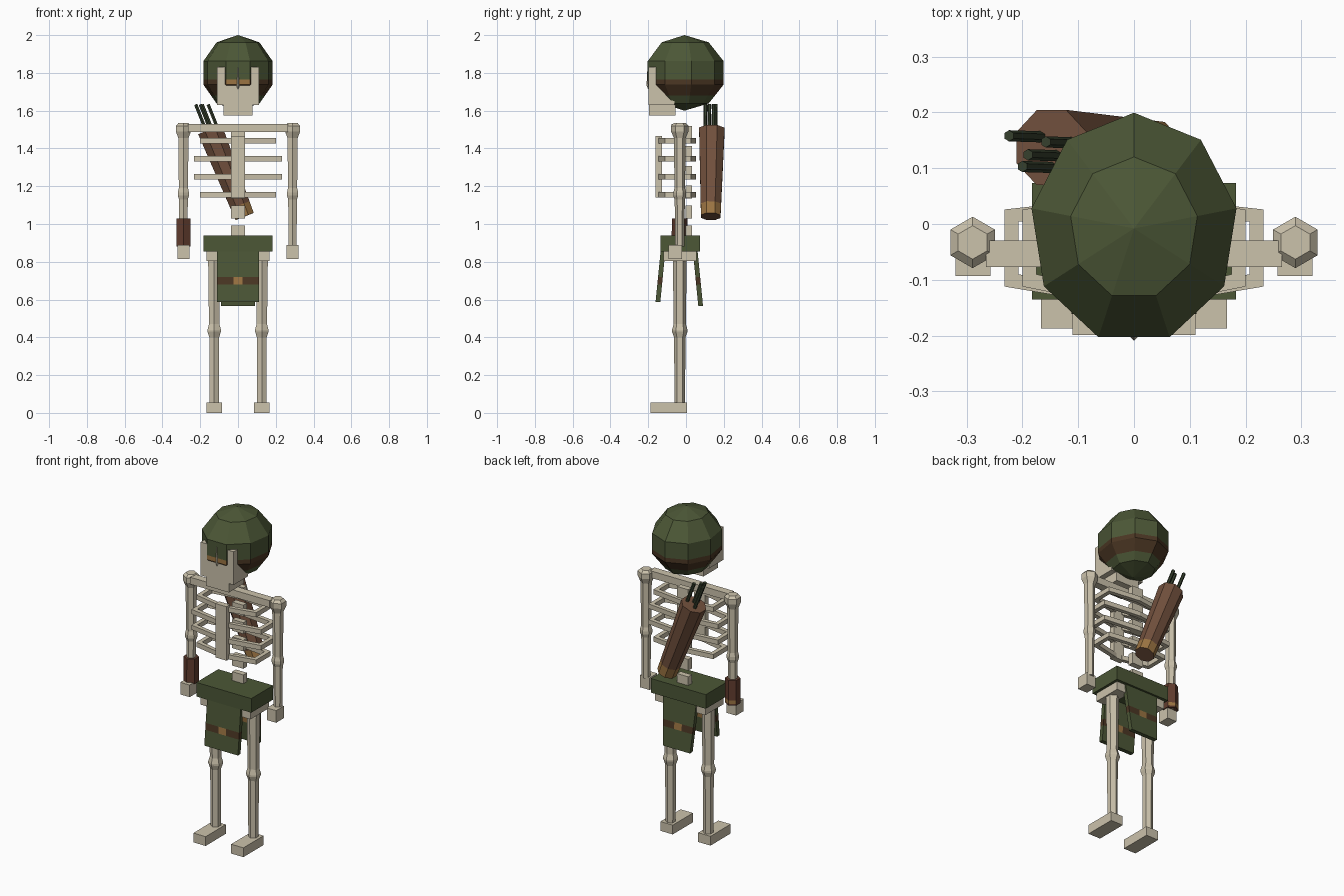
import bpy, bmesh, math
from mathutils import Vector, Matrix

cube = bpy.data.objects.get("Cube")
if cube:
    bpy.data.objects.remove(cube)


def material(name, r, g, b):
    m = bpy.data.materials.new(name)
    m.use_nodes = True
    m.diffuse_color = (r, g, b, 1)
    m.node_tree.nodes["Principled BSDF"].inputs["Base Color"].default_value = (r, g, b, 1)
    return m


BONE = material("bone", 0.60, 0.54, 0.41)
GREEN = material("green cloth", 0.072, 0.095, 0.037)
LEATHER = material("quiver leather", 0.165, 0.08, 0.046)
STRAP = material("dark strap", 0.07, 0.037, 0.017)
GOLD = material("gold trim", 0.33, 0.175, 0.055)
BRACER = material("bracer leather", 0.12, 0.046, 0.028)
SHAFT = material("arrow green", 0.036, 0.05, 0.026)


def finish(bm, name, mats, cuts=(), rule=None):
    """Slice the mesh along (point, normal) planes, colour by rule, make the object."""
    for point, normal in cuts:
        bmesh.ops.bisect_plane(bm, geom=bm.verts[:] + bm.edges[:] + bm.faces[:],
                               plane_co=point, plane_no=normal)
    bmesh.ops.recalc_face_normals(bm, faces=bm.faces)
    if rule:
        for f in bm.faces:
            f.material_index = rule(f.calc_center_median(), f.normal)
    mesh = bpy.data.meshes.new(name)
    bm.to_mesh(mesh)
    bm.free()
    for m in mats:
        mesh.materials.append(m)
    ob = bpy.data.objects.new(name, mesh)
    bpy.context.collection.objects.link(ob)
    return ob


def box(name, x, y, z, mats=(BONE,), bottom=(0, 1), **kw):
    """Box from ranges; bottom = (y shift, x scale) of the lower face."""
    bm = bmesh.new()
    bmesh.ops.create_cube(bm, size=1)
    for v in bm.verts:
        low = v.co.z < 0
        v.co = [r[0] if c < 0 else r[1] for c, r in zip(v.co, (x, y, z))]
        if low:
            v.co.y += bottom[0]
            v.co.x *= bottom[1]
    return finish(bm, name, mats, **kw)


def loft(name, rings, sides, mats=(BONE,), place=Matrix(), sx=1, sy=1, start=90, **kw):
    """Stack of (height, radius) rings; radius 0 makes a point."""
    bm = bmesh.new()
    loops = []
    for h, r in rings:
        angles = [math.radians(start) + math.tau * i / sides for i in range(sides)]
        pts = [(r * sx * math.cos(a), r * sy * math.sin(a), h) for a in angles]
        loops.append([bm.verts.new(place @ Vector(p)) for p in pts])
    for a, b in zip(loops, loops[1:]):
        for i in range(sides):
            j = (i + 1) % sides
            bm.faces.new((a[i], a[j], b[j], b[i]))
    bm.faces.new(loops[0])
    bm.faces.new(loops[-1])
    bmesh.ops.remove_doubles(bm, verts=bm.verts, dist=0.0001)
    return finish(bm, name, mats, **kw)


UP = (0, 0, 1)

# Hood: nine-sided ball with a strap and a gold front
def hood_rule(c, n):
    if 1.68 < c.z < 1.765:
        return 2 if n.y < -0.9 and abs(c.x) < 0.05 else 1
    return 0


arcs = [math.pi * i / 5 for i in range(6)]
loft("hood", [(-0.2 * math.cos(a), 0.2 * math.sin(a)) for a in arcs], 9,
     (GREEN, STRAP, GOLD), Matrix.Translation((0, -0.008, 1.8)), sx=0.98, sy=1.09,
     cuts=[((0, 0, 1.765), UP), ((0, 0, 1.68), UP)], rule=hood_rule)

# Skull
box("skull", (-0.11, 0.11), (-0.199, -0.06), (1.63, 1.83))
box("jaw", (-0.077, 0.077), (-0.197, -0.055), (1.575, 1.635))
loft("nose", [(1.715, 0.002), (1.735, 0.009), (1.83, 0.004)], 4,
     place=Matrix.Translation((0, -0.2, 0)))

# Spine, breastbone and collar bar
for i in range(6):
    z = 0.925 + 0.105 * i
    box(f"vertebra_{i + 1}", (-0.037, 0.037), (-0.002, 0.032), (z, z + 0.068))
box("breastbone", (-0.037, 0.037), (-0.162, -0.128), (1.14, 1.465))
box("collar_bar", (-0.265, 0.265), (-0.077, -0.03), (1.488, 1.53))


# Ribs: bent bars from spine to breastbone
def rib(name, side, z, w):
    path = [Vector(p) for p in ((0.0, 0.052), (w, 0.026), (w, -0.112), (0.02, -0.148))]
    inner = [Vector(p) for p in ((0.0, 0.028), (w - 0.025, 0.004),
                                 (w - 0.025, -0.09), (0.02, -0.126))]
    bm = bmesh.new()
    rows = [[bm.verts.new((side * p.x, p.y, z + h)) for p, h in
             ((o, -0.014), (o, 0.014), (n, 0.014), (n, -0.014))]
            for o, n in zip(path, inner)]
    for a, b in zip(rows, rows[1:]):
        for i in range(4):
            j = (i + 1) % 4
            bm.faces.new((a[i], a[j], b[j], b[i]))
    bm.faces.new(rows[0])
    bm.faces.new(rows[-1])
    finish(bm, name, (BONE,))


for i, w in enumerate((0.2, 0.232, 0.232, 0.2)):
    for label, s in (("left", 1), ("right", -1)):
        rib(f"{label}_rib_{i + 1}", s, 1.155 + 0.095 * i, w)

# Hip cloth, with front and back flaps crossed by a belt
box("hip_cloth", (-0.183, 0.183), (-0.135, 0.073), (0.855, 0.94), (GREEN,))


def belt_rule(c, n):
    if not 0.68 < c.z < 0.72:
        return 0
    return 2 if abs(c.x) < 0.025 else 1


belt_cuts = [((0, 0, 0.68), UP), ((0, 0, 0.72), UP),
             ((-0.025, 0, 0), (1, 0, 0)), ((0.025, 0, 0), (1, 0, 0))]
for name, y, low, lean, taper in (("front_flap", (-0.133, -0.108), 0.588, -0.028, 1),
                                  ("back_flap", (0.035, 0.06), 0.567, 0.03, 0.8)):
    box(name, (-0.112, 0.112), y, (low, 0.87), (GREEN, STRAP, GOLD), (lean, taper),
        cuts=belt_cuts, rule=belt_rule)

# Arms and legs
arm = [(0.88, 0.024), (1.13, 0.027), (1.15, 0.034), (1.168, 0.034), (1.19, 0.028),
       (1.455, 0.031), (1.49, 0.046), (1.52, 0.046), (1.535, 0.03)]
leg = [(0.05, 0.028), (0.40, 0.03), (0.43, 0.041), (0.44, 0.041), (0.47, 0.032),
       (0.82, 0.037)]
for label, s in (("left", 1), ("right", -1)):
    def span(a, b):
        return sorted((s * a, s * b))

    loft(f"{label}_arm", arm, 6, place=Matrix.Translation((s * 0.289, -0.033, 0)))
    box(f"{label}_hand", span(0.257, 0.32), (-0.093, -0.02), (0.815, 0.888))
    loft(f"{label}_leg", leg, 6, place=Matrix.Translation((s * 0.126, -0.033, 0)))
    box(f"{label}_hip_bone", span(0.085, 0.167), (-0.12, 0.055), (0.805, 0.86))
    box(f"{label}_foot", span(0.085, 0.167), (-0.187, 0.005), (0, 0.056))

# Bracer on the right forearm
loft("right_bracer", [(0.88, 0.043), (1.03, 0.042)], 6, (BRACER, GOLD),
     Matrix.Translation((-0.289, -0.033, 0)), cuts=[((0, 0, 0.89), UP), ((0, 0, 0.91), UP)],
     rule=lambda c, n: int(0.89 < c.z < 0.91 and n.y > 0.2))

# Quiver slung across the back, with arrows
base, top = Vector((0.035, 0.131, 1.04)), Vector((-0.148, 0.137, 1.5))
axis = (top - base).normalized()
turn = UP_TURN = Vector(UP).rotation_difference(axis).to_matrix().to_4x4()
length = (top - base).length
loft("quiver", [(0, 0.056), (length, 0.073)], 8, (LEATHER, GOLD),
     Matrix.Translation(base) @ turn, start=22.5, cuts=[(base + axis * 0.065, axis)],
     rule=lambda c, n: int((c - base).dot(axis) < 0.065 and n.dot(axis) > -0.9))
for i, (x, y) in enumerate(((-0.224, 0.158), (-0.158, 0.147), (-0.19, 0.124), (-0.2, 0.103))):
    tip = Vector((x, y, 1.633))
    loft(f"arrow_{i + 1}", [(-0.2, 0.01), (0, 0.01)], 6, (SHAFT,),
         Matrix.Translation(tip) @ turn)
